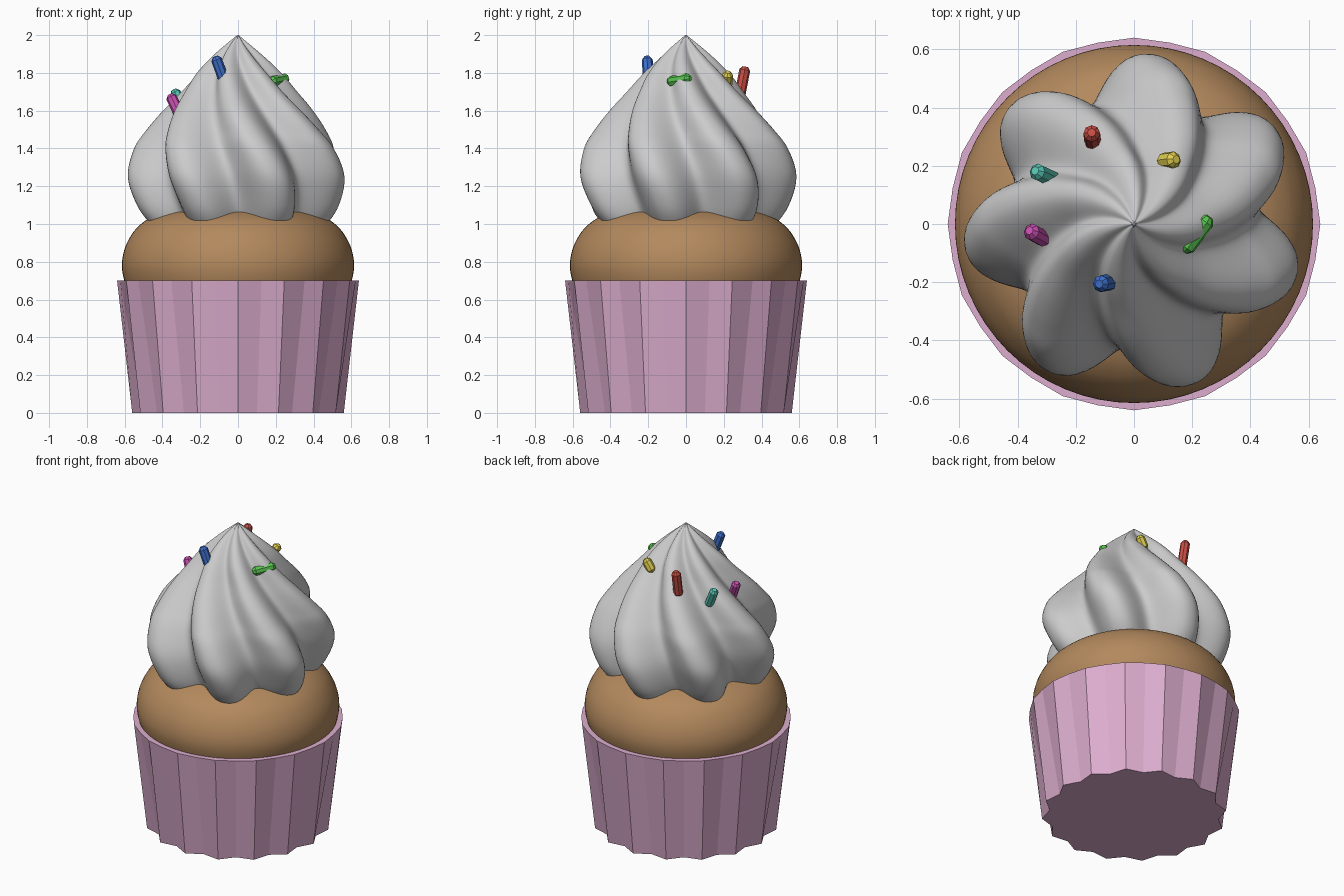
import bpy, bmesh
from math import sin, cos, pi, tau, radians
from mathutils import Vector

if "Cube" in bpy.data.objects:
    bpy.data.objects.remove(bpy.data.objects["Cube"])


def material(name, rgb):
    m = bpy.data.materials.new(name)
    m.diffuse_color = (*rgb, 1)
    m.use_nodes = True
    m.node_tree.nodes["Principled BSDF"].inputs["Base Color"].default_value = m.diffuse_color
    return m


def loft(name, rings, mat=None, smooth=False):
    """Skin a stack of closed rings and cap both ends."""
    bm = bmesh.new()
    loops = [[bm.verts.new(p) for p in ring] for ring in rings]
    n = len(loops[0])
    for a, b in zip(loops, loops[1:]):
        for i in range(n):
            j = (i + 1) % n
            bm.faces.new((a[i], a[j], b[j], b[i]))
    bm.faces.new(loops[0][::-1])
    bm.faces.new(loops[-1])
    bmesh.ops.recalc_face_normals(bm, faces=bm.faces)
    for f in bm.faces:
        f.smooth = smooth and len(f.verts) == 4
    me = bpy.data.meshes.new(name)
    bm.to_mesh(me)
    bm.free()
    ob = bpy.data.objects.new(name, me)
    bpy.context.collection.objects.link(ob)
    if mat:
        me.materials.append(mat)
    return ob


def smooth_profile(pts, steps):
    """Catmull-Rom curve through (radius, height) points."""
    p = [Vector(q) for q in pts]
    p = [2 * p[0] - p[1]] + p + [2 * p[-1] - p[-2]]
    out = []
    for a, b, c, d in zip(p, p[1:], p[2:], p[3:]):
        for k in range(steps):
            t = k / steps
            out.append(0.5 * (2 * b + (c - a) * t + (2 * a - 5 * b + 4 * c - d) * t ** 2
                              + (3 * b - a - 3 * c + d) * t ** 3))
    return out + [p[-2]]


def circle(r, z, n):
    return [(r * cos(tau * i / n), r * sin(tau * i / n), z) for i in range(n)]


# Pleated paper wrapper: zigzag foot opening into a nearly round rim
def pleats(outer, inner, z, n=32):
    return [((outer, inner)[i % 2] * cos(tau * i / n),
             (outer, inner)[i % 2] * sin(tau * i / n), z) for i in range(n)]


loft("wrapper", [pleats(0.56, 0.515, 0), pleats(0.64, 0.635, 0.70)],
     material("wrapper_pink", (0.72, 0.42, 0.62)))

# Sponge dome
cake = smooth_profile([(0.57, 0.62), (0.602, 0.70), (0.615, 0.78), (0.603, 0.86), (0.572, 0.93),
                       (0.525, 0.99), (0.45, 1.04), (0.32, 1.08), (0.02, 1.11)], 4)
loft("cake", [circle(r, z, 64) for r, z in cake], material("sponge_brown", (0.45, 0.25, 0.11)), True)

# Twisted seven-lobed frosting swirl
LOBES, SEG = 7, 168


def swirl(r, z):
    u = z - 1
    tip = radians(-62 - 20 * u - 45 * u * u)
    ring = []
    for i in range(SEG):
        a = tau * i / SEG
        groove = (0.5 - 0.5 * cos(LOBES * a)) ** 1.2
        rr = r * (1 - 0.26 * groove)
        ring.append((rr * cos(a + tip), rr * sin(a + tip), z))
    return ring


cream = smooth_profile([(0.40, 0.95), (0.475, 1.0), (0.545, 1.1), (0.587, 1.25), (0.55, 1.4),
                        (0.485, 1.5), (0.405, 1.6), (0.315, 1.7), (0.23, 1.8), (0.125, 1.9),
                        (0.004, 2.0)], 5)
loft("frosting", [swirl(r, z) for r, z in cream], None, True)


# Sprinkles: short eight-sided rods with rounded ends
def sprinkle(name, rgb, a, b, r=0.029):
    a, b = Vector(a), Vector(b)
    axis = (b - a).normalized()
    u = axis.orthogonal().normalized()
    v = axis.cross(u)
    stations = [(a - axis * r * 0.8, 0.5), (a - axis * r * 0.2, 1),
                (b + axis * r * 0.2, 1), (b + axis * r * 0.8, 0.5)]
    loft(name, [[c + (u * cos(k * pi / 4) + v * sin(k * pi / 4)) * r * s for k in range(8)]
                for c, s in stations], material(name, rgb))


for colour, rgb, a, b in [
    ("blue", (0.05, 0.16, 0.60), (-0.112, -0.205, 1.865), (-0.07, -0.197, 1.75)),
    ("green", (0.10, 0.55, 0.08), (0.245, 0.005, 1.768), (0.185, -0.075, 1.755)),
    ("yellow", (0.75, 0.62, 0.08), (0.133, 0.22, 1.785), (0.107, 0.217, 1.745)),
    ("red", (0.60, 0.08, 0.06), (-0.145, 0.31, 1.81), (-0.142, 0.285, 1.68)),
    ("teal", (0.10, 0.58, 0.47), (-0.33, 0.178, 1.69), (-0.285, 0.157, 1.60)),
    ("magenta", (0.60, 0.08, 0.45), (-0.35, -0.028, 1.665), (-0.315, -0.048, 1.59)),
]:
    sprinkle("sprinkle_" + colour, rgb, a, b)
